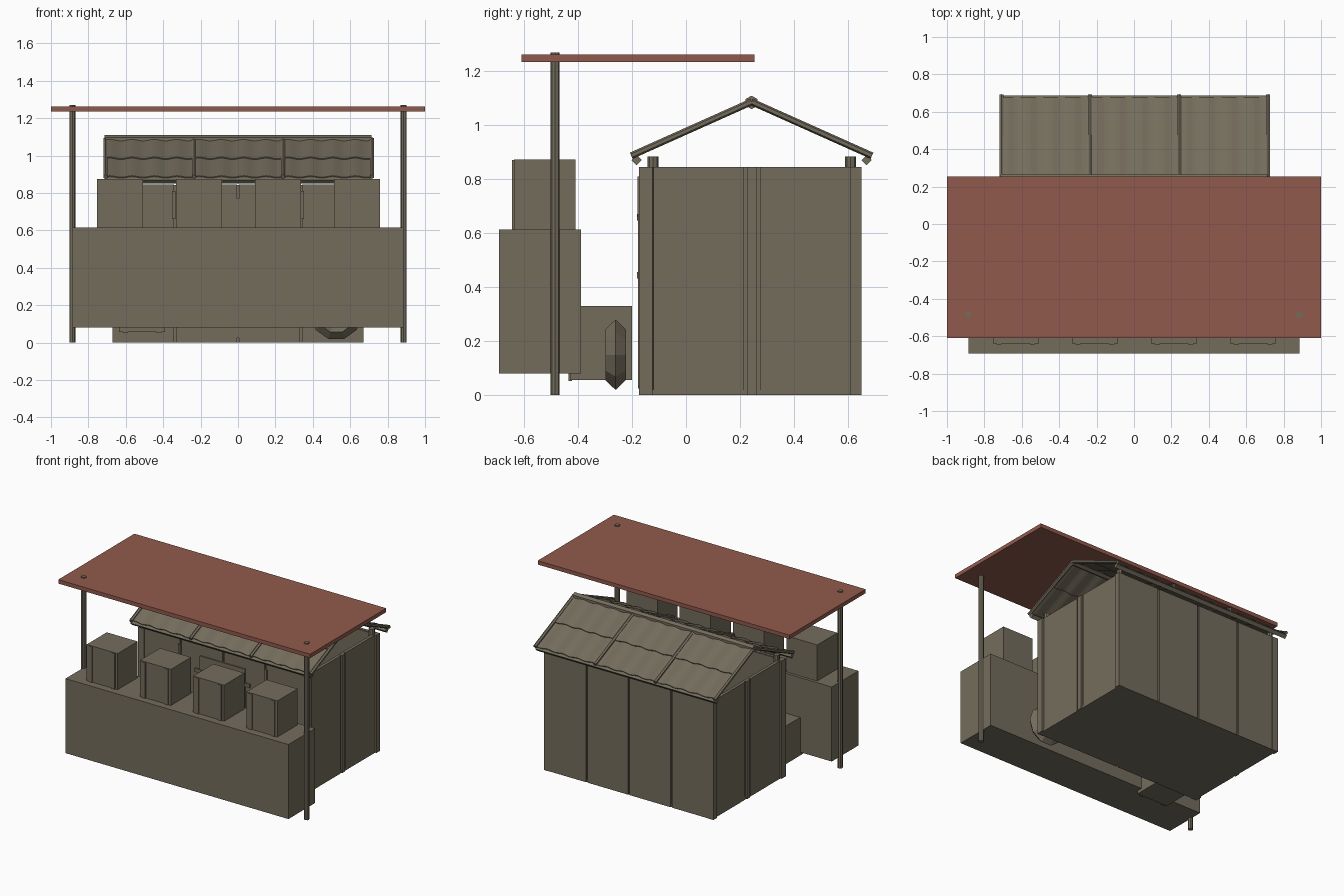
import bpy, bmesh, math
from mathutils import Matrix, Vector

if "Cube" in bpy.data.objects:
    bpy.data.objects.remove(bpy.data.objects["Cube"])


def material(name, col):
    m = bpy.data.materials.new(name)
    m.diffuse_color = (*col, 1)
    m.use_nodes = True
    m.node_tree.nodes["Principled BSDF"].inputs["Base Color"].default_value = m.diffuse_color
    return m


OLIVE = material("olive_grey", (0.175, 0.152, 0.108))
RED = material("canopy_red", (0.285, 0.102, 0.072))


def finish(name, bm, mat=OLIVE):
    bmesh.ops.recalc_face_normals(bm, faces=bm.faces[:])
    me = bpy.data.meshes.new(name)
    bm.to_mesh(me)
    bm.free()
    me.materials.append(mat)
    ob = bpy.data.objects.new(name, me)
    bpy.context.collection.objects.link(ob)
    return ob


def box(name, x, y, z, mat=OLIVE):
    """Box from (min, max) ranges."""
    bm = bmesh.new()
    size = Vector((x[1] - x[0], y[1] - y[0], z[1] - z[0]))
    mid = Vector((sum(x) / 2, sum(y) / 2, sum(z) / 2))
    bmesh.ops.create_cube(bm, size=1, matrix=Matrix.Translation(mid) @ Matrix.Diagonal((*size, 1)))
    return finish(name, bm, mat)


def rod(name, a, b, r, sides, mat=OLIVE):
    """Prism with regular cross-section between two points."""
    a, b = Vector(a), Vector(b)
    d = b - a
    bm = bmesh.new()
    rot = d.to_track_quat('Z', 'Y').to_matrix().to_4x4()
    bmesh.ops.create_cone(bm, cap_ends=True, segments=sides, radius1=r, radius2=r,
                          depth=d.length, matrix=Matrix.Translation((a + b) / 2) @ rot)
    return finish(name, bm, mat)


# Canopy and its two poles
box("canopy", (-1, 1), (-0.61, 0.253), (1.235, 1.263), RED)
for sx in (-1, 1):
    rod("canopy_pole", (sx * 0.885, -0.485, 0), (sx * 0.885, -0.485, 1.27), 0.017, 8)

# Counter
box("counter", (-0.885, 0.885), (-0.692, -0.389), (0.08, 0.615))


def crate(name, cx, y0, z0, h):
    """Crate with two raised front straps."""
    box(name, (cx - 0.123, cx + 0.123), (y0 + 0.007, y0 + 0.235), (z0, z0 + h))
    for s in (-1, 1):
        x = cx + s * 0.09
        box(name + "_strap", (x - 0.014, x + 0.014), (y0, y0 + 0.012), (z0 - 0.004, z0 + h - 0.003))


for i in range(4):
    crate("counter_crate", -0.632 + i * 0.423, -0.645, 0.612, 0.262)
crate("back_crate", -0.512, -0.435, 0.057, 0.273)

# Ten-sided ring leaning behind the counter, diamond cross-section
bm = bmesh.new()
N, cx, cz, R, r = 10, 0.525, 0.15, 0.099, 0.038
rings = []
for i in range(N):
    a = 2 * math.pi * i / N
    ring = []
    for dr, dy in ((r, 0), (0, r), (-r, 0), (0, -r)):
        ring.append(bm.verts.new((cx + (R + dr) * math.cos(a), -0.261 + dy,
                                  cz + (R + dr) * math.sin(a))))
    rings.append(ring)
for i in range(N):
    p, q = rings[i], rings[(i + 1) % N]
    for j in range(4):
        k = (j + 1) % 4
        bm.faces.new((p[j], p[k], q[k], q[j]))
finish("ring", bm)

# Hut floor
W, Y0, Y1, TOP = 0.67, -0.17, 0.65, 0.845
box("hut_floor", (-W + 0.01, W - 0.01), (Y0 + 0.01, Y1 - 0.01), (0, 0.02))

# Front and back wall panels, with dark seams between them
step = 2 * W / 4
for name, y in (("front_panel", (Y0, Y0 + 0.02)), ("back_panel", (Y1 - 0.022, Y1 - 0.002))):
    for i in range(4):
        x = -W + i * step
        box(name, (x + 0.006, x + step - 0.006), y, (0, TOP))
    inner = y[0] + 0.012 if y[0] < 0 else y[0] - 0.004
    box(name + "_backing", (-W + 0.02, W - 0.02), (inner, inner + 0.012), (0, TOP - 0.003))

# Side wall panels with a middle batten, and corner posts
for s in (-1, 1):
    for y in ((Y0 + 0.05, 0.215), (0.275, Y1 - 0.04)):
        xs = sorted((s * (W - 0.008), s * (W - 0.03)))
        box("side_panel", xs, y, (0, TOP))
    xs = sorted((s * (W - 0.002), s * (W - 0.03)))
    box("side_batten", sorted((s * (W - 0.015), s * (W - 0.03))), (0.21, 0.28), (0, TOP))
    box("side_batten_strip", xs, (0.228, 0.262), (0, TOP))
    for y in ((Y0 - 0.004, Y0 + 0.046), (Y1 - 0.04, Y1)):
        box("corner_trim", sorted((s * (W + 0.002), s * (W - 0.045))), y, (0, TOP))
    for y in (-0.122, 0.61):
        rod("roof_post", (s * 0.635, y, 0), (s * 0.635, y, 0.885), 0.02, 8)

# Door, side boards, hinges and handles on the front wall
box("door", (-0.18, 0.18), (Y0 - 0.008, Y0 + 0.005), (0.025, 0.77))
for s in (-1, 1):
    box("shutter", sorted((s * 0.355, s * 0.56)), (Y0 - 0.007, Y0 + 0.005), (0.03, 0.67))
    box("handle", sorted((s * 0.335, s * 0.352)), (Y0 - 0.01, Y0 + 0.005), (0.66, 0.81))
    for z in (0.445, 0.66):
        box("hinge", sorted((s * 0.15, s * 0.22)), (Y0 - 0.012, Y0), (z - 0.012, z + 0.012))

# Roof: ridge and eave beams
RY, RZ = 0.243, 1.085
RUN, DROP = 0.436, 0.195
rod("ridge_beam", (-0.715, RY, RZ), (0.715, RY, RZ), 0.025, 6)
for s in (-1, 1):
    y = RY + s * 0.426
    rod("eave_beam", (-0.715, y, 0.871), (0.715, y, 0.871), 0.019, 4)

# Roof: corrugated sheets, two rows per slope
for s in (-1, 1):
    for col in range(3):
        x0 = -0.715 + col * 0.477
        for row in range(2):
            t0, t1 = (0.0, 0.53) if row == 0 else (0.47, 1.0)
            lift = 0.004 if row == 0 else -0.004
            bm = bmesh.new()
            n = 32
            pts = []
            for t in (t0, t1):
                line = []
                for i in range(n + 1):
                    w = 0.004 * math.sin(2 * math.pi * 4 * i / n)
                    line.append(bm.verts.new((x0 + 0.477 * i / n, RY + s * RUN * t,
                                              RZ - DROP * t + w + lift)))
                pts.append(line)
            for i in range(n):
                bm.faces.new((pts[0][i], pts[0][i + 1], pts[1][i + 1], pts[1][i]))
            ob = finish("roof_sheet", bm)
            mod = ob.modifiers.new("thickness", 'SOLIDIFY')
            mod.thickness = 0.006
            mod.offset = 0

# Roof: rafters covering the sheet joints
for s in (-1, 1):
    for x in (-0.709, -0.236, 0.241, 0.717):
        rod("rafter", (x, RY, RZ + 0.002), (x, RY + s * 0.446, RZ + 0.002 - 0.1995), 0.0125, 6)
